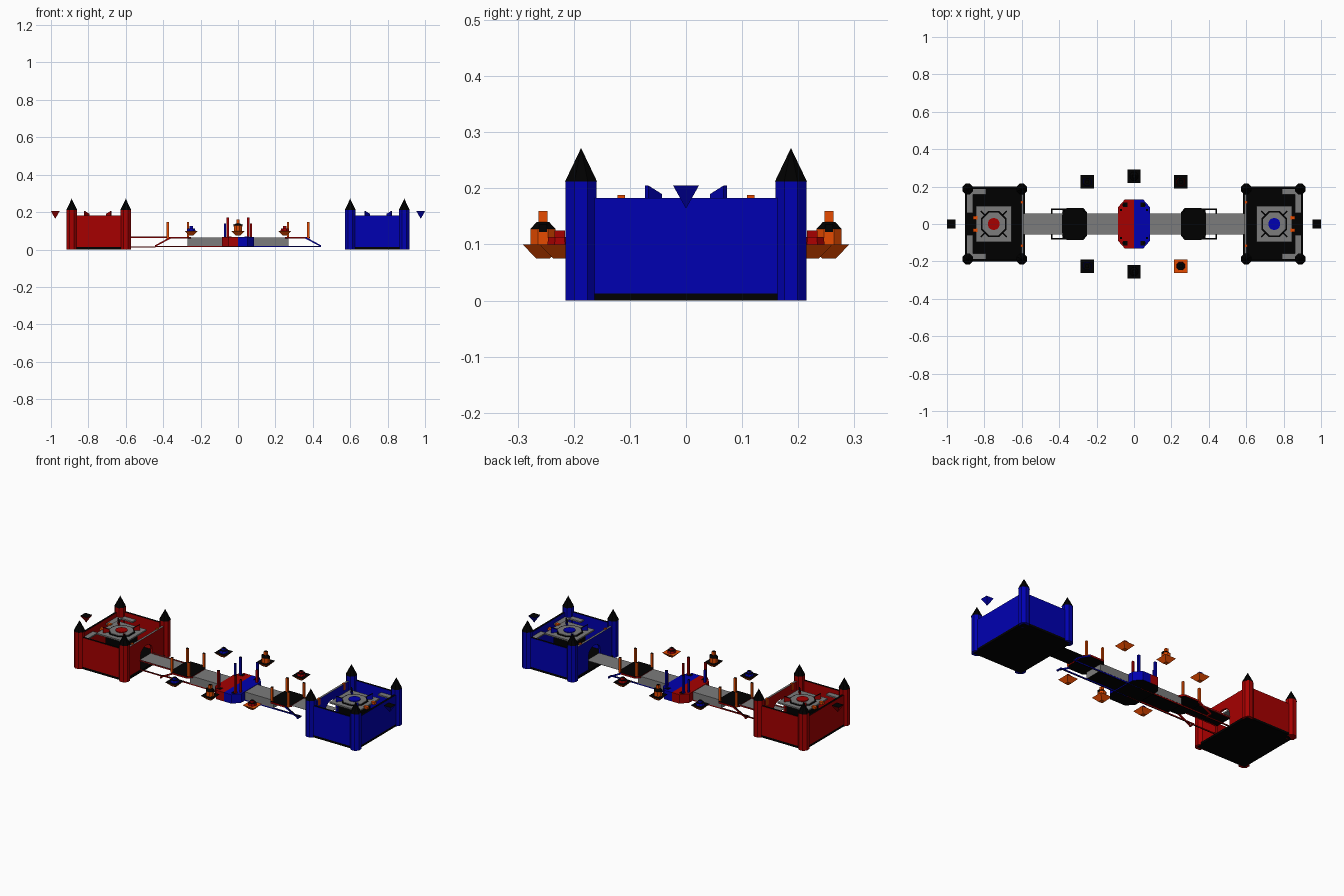
import bpy, bmesh, math

if "Cube" in bpy.data.objects:
    bpy.data.objects.remove(bpy.data.objects["Cube"])


def material(name, rgb):
    m = bpy.data.materials.new(name)
    m.diffuse_color = (*rgb, 1)
    m.use_nodes = True
    m.node_tree.nodes["Principled BSDF"].inputs["Base Color"].default_value = m.diffuse_color
    return m


RED = material("red", (0.38, 0, 0))
BLUE = material("blue", (0, 0, 0.44))
BLACK = material("black", (0, 0, 0))
GREY = material("grey", (0.2, 0.2, 0.2))
ORANGE = material("orange", (0.8, 0.07, 0))


def finish(name, bm, side, top=None, bottom=None):
    """Turn bmesh into an object; up and down faces may take their own colour."""
    bmesh.ops.recalc_face_normals(bm, faces=bm.faces)
    me = bpy.data.meshes.new(name)
    for m in (side, top or side, bottom or side):
        me.materials.append(m)
    for f in bm.faces:
        f.material_index = 1 if f.normal.z > 0.6 else 2 if f.normal.z < -0.9 else 0
    bm.to_mesh(me)
    bm.free()
    ob = bpy.data.objects.new(name, me)
    bpy.context.collection.objects.link(ob)
    return ob


def prism(name, base, offset, side, top=None, bottom=None):
    """Extrude a flat polygon by an offset vector."""
    bm = bmesh.new()
    a = [bm.verts.new(p) for p in base]
    b = [bm.verts.new([p[i] + offset[i] for i in range(3)]) for p in base]
    bm.faces.new(a)
    bm.faces.new(b[::-1])
    for i in range(len(a)):
        bm.faces.new((a[i - 1], a[i], b[i], b[i - 1]))
    return finish(name, bm, side, top, bottom)


def box(name, x, y, z, side, top=None, bottom=None):
    base = [(x[0], y[0], z[0]), (x[1], y[0], z[0]), (x[1], y[1], z[0]), (x[0], y[1], z[0])]
    return prism(name, base, (0, 0, z[1] - z[0]), side, top, bottom)


def frustum(name, c, z, r, n, side, top=None, bottom=None):
    """Upright n-sided tapered column with flat sides facing the axes."""
    bm = bmesh.new()
    bmesh.ops.create_cone(bm, cap_ends=True, segments=n, radius1=r[0], radius2=r[1], depth=z[1] - z[0])
    a = math.pi / n
    for v in bm.verts:
        x, y = v.co.x, v.co.y
        v.co = (c[0] + x * math.cos(a) - y * math.sin(a),
                c[1] + x * math.sin(a) + y * math.cos(a), v.co.z + (z[0] + z[1]) / 2)
    bmesh.ops.dissolve_degenerate(bm, dist=1e-6, edges=bm.edges)
    return finish(name, bm, side, top, bottom)


def span(a, b):
    return (min(a, b), max(a, b))


def castle(s, col):
    X = lambda a, b: span(s * a, s * b)
    box("castle_floor", X(0.584, 0.904), (-0.2, 0.2), (0, 0.013), BLACK)
    # outer walls
    for y in (-1, 1):
        box("side_wall", X(0.595, 0.895), span(y * 0.188, y * 0.2), (0.013, 0.183), col, BLACK)
    box("back_wall", X(0.892, 0.904), (-0.188, 0.188), (0.013, 0.183), col, BLACK)
    # gate wall with an arched opening
    arch = [(0.055 * math.cos(t), 0.09 + 0.045 * math.sin(t))
            for t in [math.pi * i / 6 for i in range(7)]]
    outline = [(-0.188, 0.013), (-0.188, 0.183), (0.188, 0.183), (0.188, 0.013), (0.055, 0.013)]
    outline += arch + [(-0.055, 0.013)]
    prism("gate_wall", [(s * 0.59, y, z) for y, z in outline], (s * 0.012, 0, 0), col, GREY)
    # corner towers with pointed roofs
    for x in (0.6, 0.889):
        for y in (-0.187, 0.187):
            frustum("tower", (s * x, y), (0, 0.212), (0.03, 0.03), 8, col)
            frustum("tower_roof", (s * x, y), (0.212, 0.272), (0.031, 0), 8, BLACK)
    # wall walks in the outer corners
    for y in (-1, 1):
        box("wall_walk", X(0.79, 0.892), span(y * 0.158, y * 0.188), (0.15, 0.158), GREY)
        box("wall_walk", X(0.862, 0.892), span(y * 0.06, y * 0.158), (0.15, 0.158), GREY)
        box("gate_torch", X(0.594, 0.606), span(y * 0.109, y * 0.122), (0.15, 0.188), ORANGE)
        box("court_torch", X(0.838, 0.862), span(y * 0.025, y * 0.043), (0.165, 0.178), ORANGE)
    # raised court with round marker and four horns
    c = s * 0.75
    box("court_base", (c - 0.06, c + 0.06), (-0.06, 0.06), (0.013, 0.165), BLACK)
    box("court", (c - 0.095, c + 0.095), (-0.095, 0.095), (0.165, 0.173), GREY)
    frustum("court_ring", (c, 0), (0.173, 0.175), (0.075, 0.075), 8, BLACK)
    frustum("court_top", (c, 0), (0.175, 0.178), (0.066, 0.066), 8, GREY)
    frustum("court_marker", (c, 0), (0.178, 0.182), (0.032, 0.032), 16, col)
    for dx in (-1, 1):
        for dy in (-1, 1):
            prof = [(0.07, 0.172), (0.07, 0.205), (0.046, 0.19), (0.046, 0.172)]
            prism("horn", [(c + dx * (r - 0.003), dy * (r + 0.003), z) for r, z in prof],
                  (dx * 0.006, -dy * 0.006, 0), col, BLACK)
    # small drifting islet behind the castle
    frustum("islet", (s * 0.977, 0), (0.165, 0.205), (0.001, 0.0325), 4, col, BLACK)


def bridge_half(s, col):
    X = lambda a, b: span(s * a, s * b)
    box("outer_deck", X(0.25, 0.6), (-0.057, 0.057), (0.0645, 0.0655), GREY, GREY, BLACK)
    box("inner_deck", X(0.08, 0.27), (-0.057, 0.057), (0.02, 0.065), GREY, GREY, BLACK)
    # eight-sided dark landing
    half = [(0.25, 0.06), (0.27, 0.085), (0.36, 0.085), (0.385, 0.06)]
    pts = half + [(x, -y) for x, y in reversed(half)]
    prism("landing", [(s * x, y, 0.058) for x, y in pts], (0, 0, 0.01), RED, BLACK, BLACK)
    for y in (-1, 1):
        # sloping braces and lower beams
        prism("brace", [(s * x, y * 0.076, z) for x, z in
                        ((0.36, 0.068), (0.445, 0.022), (0.445, 0.014), (0.36, 0.058))],
              (0, y * 0.008, 0), col, BLACK)
        box("brace_foot", X(0.437, 0.445), span(y * 0.05, y * 0.084), (0.014, 0.021), col, BLACK)
        box("lower_beam", X(0.0, 0.445), span(y * 0.05, y * 0.056), (0.013, 0.02), col, BLACK, BLACK)
        # landing posts
        for x in (0.268, 0.375):
            box("landing_post", X(x - 0.006, x + 0.006), span(y * 0.064, y * 0.076),
                (0.06, 0.135), ORANGE)
            box("post_cap", X(x - 0.006, x + 0.006), span(y * 0.064, y * 0.076),
                (0.135, 0.148), ORANGE, BLACK)
    # half of the central platform
    edge = [(0, 0.13), (0.05, 0.13), (0.085, 0.09)]
    pts = edge + [(x, -y) for x, y in reversed(edge)]
    prism("centre_platform", [(s * x, y, 0.015) for x, y in pts], (0, 0, 0.052), col, col, BLACK)
    # dark corner plates on the platform
    for y in (-1, 1):
        box("corner_plate", X(0.035, 0.06), span(y * 0.09, y * 0.115), (0.067, 0.069), col, BLACK)


def island(x, y, col, top=BLACK, tall=False):
    """Drifting island: brown-orange tapered base, eight-sided turret."""
    k = math.sqrt(2)
    frustum("island_base", (x, y), (0.075, 0.1), (0.012 * k, 0.036 * k), 4, ORANGE, top)
    if tall:
        frustum("island_turret", (x, y), (0.1, 0.128), (0.024, 0.024), 8, col, BLACK)
        frustum("island_turret_roof", (x, y), (0.128, 0.14), (0.024, 0.012), 8, col, BLACK)
        box("island_mast", (x - 0.008, x + 0.008), (y - 0.008, y + 0.008), (0.14, 0.16), col, BLACK)
        for d in (-1, 1):
            box("island_window", span(x + d * 0.02, x + d * 0.0235), (y - 0.007, y + 0.007),
                (0.122, 0.136), BLACK)
    else:
        frustum("island_turret", (x, y), (0.1, 0.113), (0.024, 0.022), 8, col, BLACK)
        box("island_mast", (x - 0.009, x + 0.009), (y - 0.009, y + 0.009), (0.113, 0.125), col, BLACK)


for s, col in ((-1, RED), (1, BLUE)):
    castle(s, col)
    bridge_half(s, col)

# rails on the red side of the bridge
for y in (-1, 1):
    box("deck_rail", (-0.59, -0.38), span(y * 0.052, y * 0.057), (0.062, 0.07), RED, GREY)
    box("long_beam", (-0.59, -0.44), span(y * 0.05, y * 0.056), (0.01, 0.016), RED, BLACK, BLACK)

# posts around the centre
for y, col in ((-1, RED), (1, BLUE)):
    for x in (-0.055, 0.055):
        box("centre_post", (x - 0.006, x + 0.006), span(y * 0.096, y * 0.108), (0.06, 0.17), col, BLACK)
for x, col in ((-0.07, BLUE), (0.07, RED)):
    for y in (-0.075, 0.075):
        box("outer_post", (x - 0.005, x + 0.005), (y - 0.005, y + 0.005), (0.06, 0.14), col, BLACK)

# drifting islands
for y in (-1, 1):
    island(0, y * 0.255, ORANGE, tall=True)
    island(-0.25, y * 0.225, BLUE)
    island(0.25, y * 0.225, RED, ORANGE if y < 0 else BLACK)
